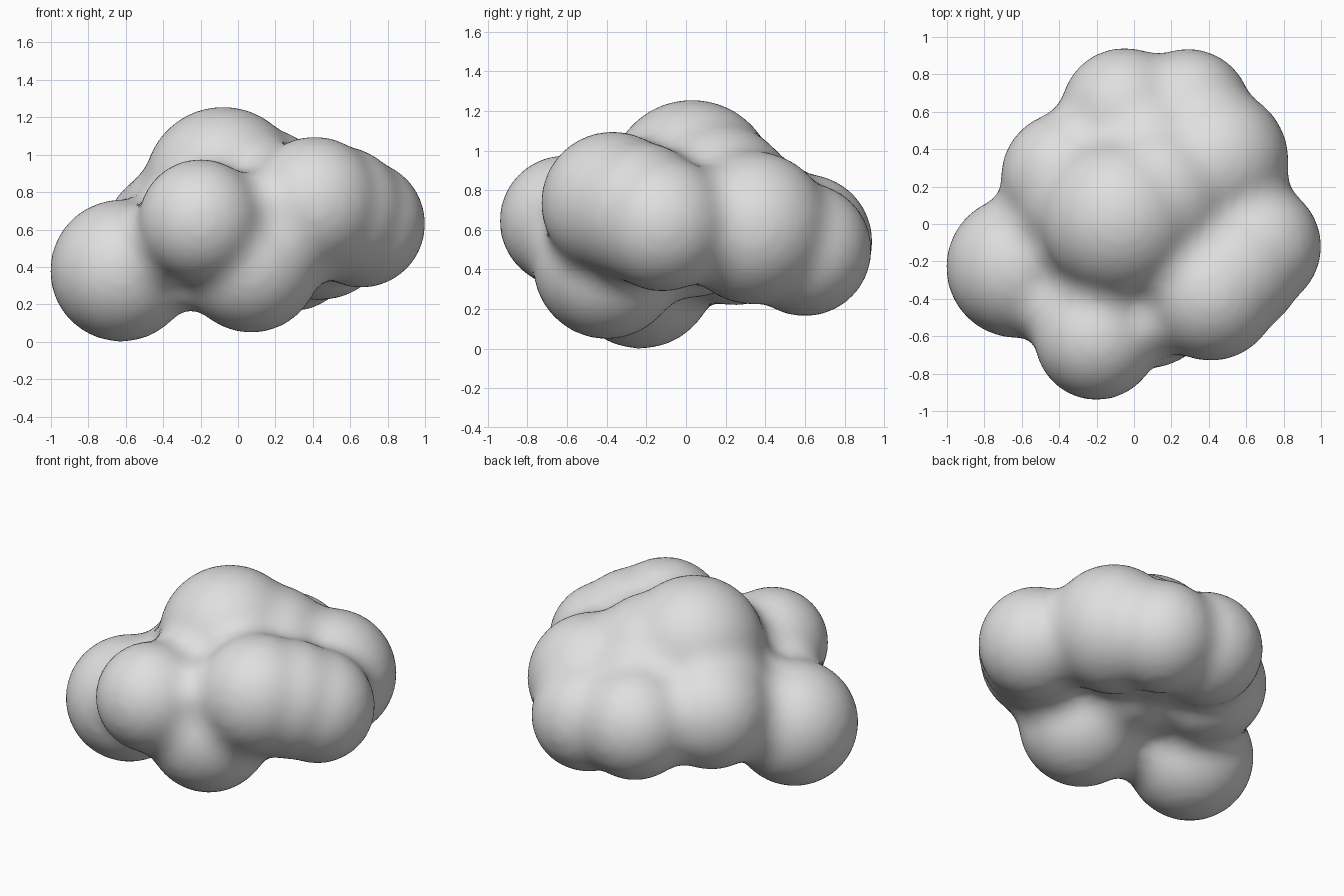
import bpy
import bmesh
from mathutils import Matrix

default = bpy.data.objects.get("Cube")
if default:
    bpy.data.objects.remove(default, do_unlink=True)

# Puffs: centre and radius
PUFFS = [
    ((0.0, 0.02, 0.66), 0.40),      # core
    ((-0.08, 0.03, 0.835), 0.42),   # crown
    ((0.12, 0.15, 0.74), 0.40),     # crown shoulder
    ((0.08, 0.38, 0.62), 0.35),     # slope behind the crown
    ((-0.28, 0.14, 0.63), 0.36),    # slope beside the crown
    ((-0.20, -0.61, 0.645), 0.33),  # front
    ((-0.625, -0.23, 0.38), 0.378), # low side puff
    ((0.07, -0.40, 0.42), 0.37),    # front underside
    ((0.41, -0.37, 0.735), 0.36),   # long side puff, front end
    ((0.54, -0.24, 0.69), 0.355),   # long side puff, middle
    ((0.66, -0.12, 0.63), 0.34),    # long side puff, rear end
    ((0.44, 0.34, 0.61), 0.385),    # rear corner
    ((0.29, 0.60, 0.50), 0.335),    # back
    ((-0.05, 0.60, 0.54), 0.34),    # back, other half
    ((-0.36, 0.25, 0.57), 0.35),    # opposite rear corner
]
FILLET = 0.10   # radius of the soft hollows between puffs
SKIN = 0.004    # allowance for shrinkage while smoothing

# Soft white-grey vapour
mat = bpy.data.materials.new("cloud_grey")
mat.use_nodes = True
colour = (0.73, 0.74, 0.73, 1.0)
mat.diffuse_color = colour
mat.node_tree.nodes["Principled BSDF"].inputs["Base Color"].default_value = colour

# Overlapping spheres in one mesh, swollen by the fillet radius
bm = bmesh.new()
for centre, radius in PUFFS:
    bmesh.ops.create_icosphere(bm, subdivisions=4, radius=radius + FILLET + SKIN,
                               matrix=Matrix.Translation(centre))
mesh = bpy.data.meshes.new("cloud")
bm.to_mesh(mesh)
bm.free()
cloud = bpy.data.objects.new("cloud", mesh)
bpy.context.collection.objects.link(cloud)


def fuse(name, voxel, iterations):
    """Join everything into one skin and relax it."""
    remesh = cloud.modifiers.new(name, 'REMESH')
    remesh.mode = 'VOXEL'
    remesh.voxel_size = voxel
    relax = cloud.modifiers.new(name + "_relax", 'SMOOTH')
    relax.factor = 0.5
    relax.iterations = iterations


# Fuse the swollen puffs, draw the skin back in, then fuse again
fuse("fuse", 0.025, 6)
shrink = cloud.modifiers.new("shrink", 'DISPLACE')
shrink.direction = 'NORMAL'
shrink.mid_level = 0.0
shrink.strength = -FILLET
fuse("finish", 0.03, 8)

bpy.ops.object.select_all(action='DESELECT')
cloud.select_set(True)
bpy.context.view_layer.objects.active = cloud
for name in [m.name for m in cloud.modifiers]:
    bpy.ops.object.modifier_apply(modifier=name)

cloud.data.materials.clear()
cloud.data.materials.append(mat)
bpy.ops.object.shade_smooth()
